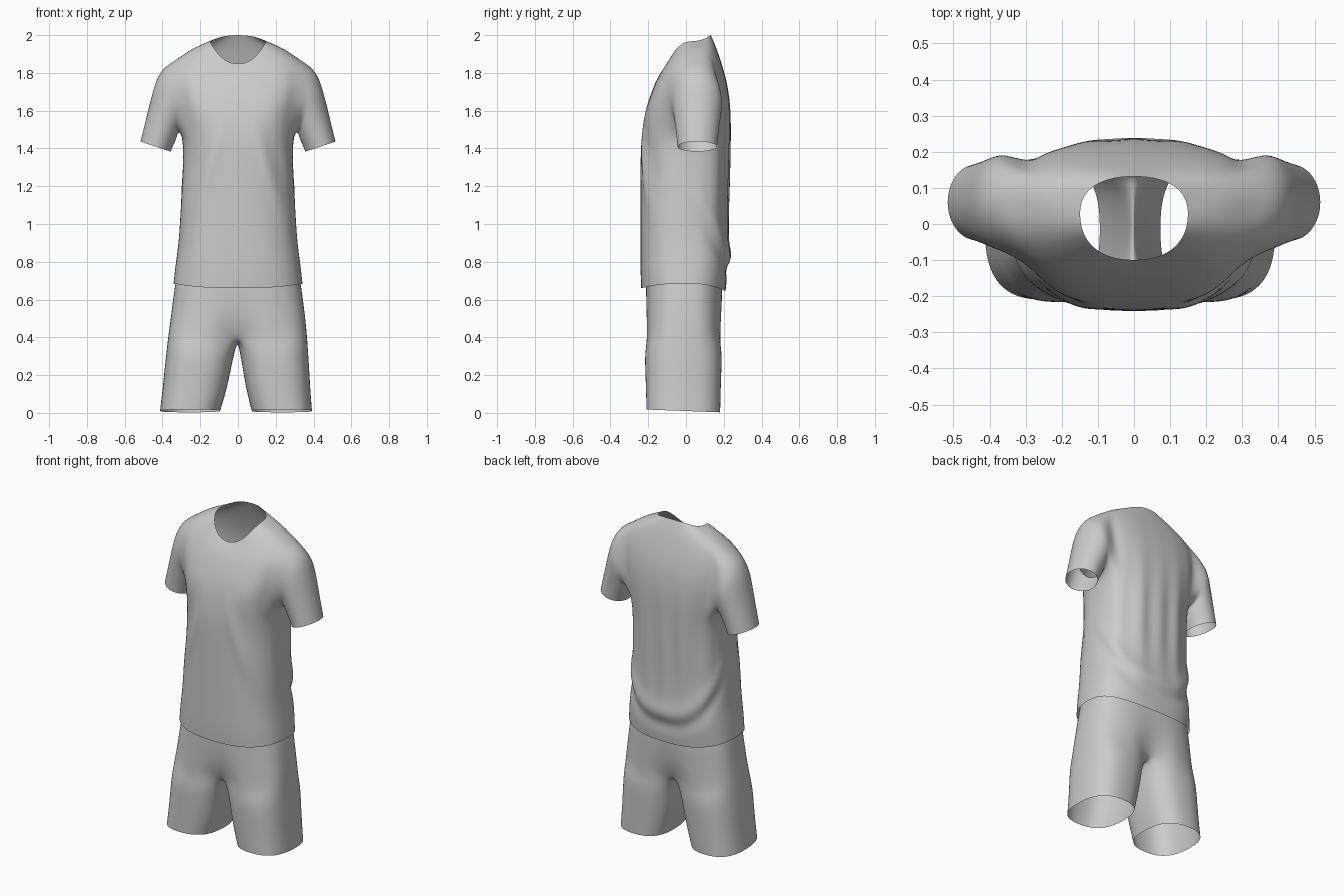
import bpy, bmesh, math
from mathutils import Vector

if "Cube" in bpy.data.objects:
    bpy.data.objects.remove(bpy.data.objects["Cube"], do_unlink=True)

grey = bpy.data.materials.new("light_grey_cloth")
grey.use_nodes = True
grey.diffuse_color = (0.6, 0.6, 0.6, 1)
grey.node_tree.nodes["Principled BSDF"].inputs["Base Color"].default_value = (0.6, 0.6, 0.6, 1)

N = 16          # segments in half a body ring


def soft(v, power):
    """Powers below 1 make a round section squarer."""
    return math.copysign(abs(v) ** power, v)


def half_ring(z_front, z_side, z_back, half_width, y_front, y_back, y_side, power, notch=0):
    """Left half of a body section, from centre front round to centre back."""
    pts = []
    for k in range(N + 1):
        a = math.pi * (k / N - 0.5)
        s = soft(math.sin(a), power)
        x = 0 if k in (0, N) else half_width * soft(math.cos(a), power)
        y_end, z_end = (y_front, z_front) if s < 0 else (y_back, z_back)
        y = y_side + abs(s) * (y_end - y_side)
        y *= 1 - notch * math.exp(-(x / 0.06) ** 2)
        pts.append((x, y, z_side + (z_end - z_side) * math.sin(a) ** 2))
    return pts


def add_ring(bm, pts):
    return [bm.verts.new(p) for p in pts]


def skin(bm, a, b, closed=False, skip=()):
    """Quads between two rings of equal length."""
    n = len(a)
    for i in range(n if closed else n - 1):
        if i not in skip:
            j = (i + 1) % n
            bm.faces.new((a[i], a[j], b[j], b[i]))


def finish(bm, name, drape):
    """Mirror, subdivide, then press the cloth drape into the surface."""
    mesh = bpy.data.meshes.new(name)
    bm.to_mesh(mesh)
    bm.free()
    ob = bpy.data.objects.new(name, mesh)
    bpy.context.collection.objects.link(ob)
    ob.modifiers.new("mirror", 'MIRROR')
    sub = ob.modifiers.new("subdivision", 'SUBSURF')
    sub.levels = sub.render_levels = 2
    dg = bpy.context.evaluated_depsgraph_get()
    baked = bpy.data.meshes.new_from_object(ob.evaluated_get(dg))
    ob.modifiers.clear()
    ob.data = baked
    for v in baked.vertices:
        v.co += drape(v.co)
    baked.materials.clear()
    baked.materials.append(grey)
    baked.shade_smooth()


def bump(d, width):
    return math.exp(-(d / width) ** 2)


# ---- Shirt: body rings from hem to collar
shirt_rows = [
    (.66, .685, .645, .343, -.238, .21, 0, .77),
    (.75, .76, .74, .335, -.242, .222, 0, .77),
    (.83, .83, .82, .325, -.242, .23, 0, .77),
    (.92, .92, .92, .314, -.242, .226, 0, .77),
    (1.05, 1.05, 1.05, .306, -.242, .224, 0, .77),
    (1.2, 1.2, 1.2, .298, -.242, .228, .01, .77),
    (1.34, 1.36, 1.36, .29, -.242, .232, .03, .77),
    (1.44, 1.47, 1.48, .295, -.238, .236, .05, .75),
    (1.52, 1.57, 1.58, .315, -.228, .236, .06, .75),
    (1.58, 1.66, 1.67, .332, -.218, .23, .06, .75),
    (1.64, 1.74, 1.75, .344, -.203, .217, .06, .76),
    (1.7, 1.81, 1.82, .348, -.182, .198, .06, .78),
    (1.755, 1.868, 1.89, .33, -.16, .176, .06, .8),
    (1.805, 1.927, 1.95, .25, -.133, .154, .055, .83),
    (1.847, 1.968, 2.0, .15, -.1, .132, .03, .87),
]
ARM_LOW, ARM_TOP = 7, 12        # rows bounding the armhole
ARM_F, ARM_B = 5, 11            # columns bounding the armhole

bm = bmesh.new()
rows = [add_ring(bm, half_ring(*r)) for r in shirt_rows]
for i in range(len(rows) - 1):
    hole = range(ARM_F, ARM_B) if ARM_LOW <= i < ARM_TOP else ()
    skin(bm, rows[i], rows[i + 1], skip=hole)

# ---- Sleeve: grown from the armhole edge, starting at the shoulder top
loop = [rows[ARM_TOP][k] for k in range(8, ARM_B)]
loop += [rows[i][ARM_B] for i in range(ARM_TOP, ARM_LOW, -1)]
loop += [rows[ARM_LOW][k] for k in range(ARM_B, ARM_F, -1)]
loop += [rows[i][ARM_F] for i in range(ARM_LOW, ARM_TOP)]
loop += [rows[ARM_TOP][k] for k in range(ARM_F, 8)]

# outer x, outer z, inner x, inner z, y centre, y radius
sleeve_rings = [
    (.398, 1.828, .316, 1.49, .058, .137),
    (.438, 1.757, .322, 1.465, .06, .13),
    (.467, 1.64, .332, 1.437, .06, .12),
    (.492, 1.54, .345, 1.41, .06, .112),
    (.517, 1.437, .355, 1.383, .06, .106),
]
previous = loop
for ox, oz, ix, iz, yc, yr in sleeve_rings:
    mid = Vector(((ox + ix) / 2, yc, (oz + iz) / 2))
    up = Vector(((ox - ix) / 2, 0, (oz - iz) / 2))
    pts = []
    for j in range(len(loop)):
        a = math.tau * j / len(loop)
        pts.append(mid + up * math.cos(a) + Vector((0, yr * math.sin(a), 0)))
    ring = add_ring(bm, pts)
    skin(bm, ring, previous, closed=True)
    previous = ring


def shirt_drape(p):
    x, y, z = abs(p.x), p.y, p.z
    if x > .31 and z > 1.36:
        return Vector()
    move = Vector()
    if y > 0 and z < 1.5:       # sagging fold swept round the back
        d = z - (.79 + .4 * max(0, 1 - y / .23) ** .8)
        push = .012 * bump(d - .03, .05) - .01 * bump(d + .06, .05)
        move += Vector((p.x, y, 0)).normalized() * push * min(1, y / .16)
    if y > .12:                 # vertical drapes on the back
        move.y += .005 * math.cos(48 * x) * bump(z - 1.25, .3)
    if y < -.1:                 # slanting drapes below the chest
        d = x - .09 - (1.5 - z) * .32
        move.y -= (.01 * bump(d, .035) - .008 * bump(d - .07, .04)) * bump(z - 1.28, .22)
        move.y -= .006 * bump(x - .17, .09) * bump(z - 1.58, .1)
    return move


finish(bm, "shirt", shirt_drape)

# ---- Shorts: hip rings down to the crotch
bm = bmesh.new()
hip_rows = [
    (.95, .95, .95, .285, -.2, .175, 0, .77),
    (.8, .8, .8, .31, -.21, .185, 0, .77),
    (.68, .68, .68, .335, -.215, .196, 0, .75),
    (.57, .57, .57, .349, -.215, .194, -.005, .72, .04),
    (.48, .48, .48, .36, -.215, .191, -.01, .68, .13),
    (.41, .41, .41, .368, -.215, .189, -.012, .64, .3),
]
upper = None
for r in hip_rows:
    pts = half_ring(*r)
    ring = add_ring(bm, pts)
    if upper:
        skin(bm, ring, upper)
    upper = ring

# ---- Crotch seam closes the leg opening
INNER = 8
back, front = pts[-1], pts[0]
seam = []
for j in range(1, INNER):
    t = j / INNER
    seam.append((0, back[1] + (front[1] - back[1]) * t, .41 - .035 * math.sin(math.pi * t)))
upper = upper + add_ring(bm, seam)

# ---- Leg: inner x, outer x, front z, back z, half depth
for x0, x1, zf, zb, depth in [(.012, .376, .33, .33, .206), (.03, .384, .24, .24, .204),
                              (.05, .392, .13, .13, .2), (.083, .404, .018, .003, .197)]:
    pts = []
    for i in range(N + INNER):
        a = -135 + 270 * i / N if i <= N else 135 + 90 * (i - N) / INNER
        c, s = (soft(f(math.radians(a)), .78) for f in (math.cos, math.sin))
        pts.append(((x0 + x1) / 2 + (x1 - x0) / 2 * c, -.014 + depth * s,
                    (zf + zb) / 2 - (zf - zb) / 2 * s))
    ring = add_ring(bm, pts)
    skin(bm, ring, upper, closed=True)
    upper = ring

# Both legs hang slightly toward the right
finish(bm, "shorts", lambda p: Vector((-.011 * max(0, 1 - p.z / .5), 0, 0)))
